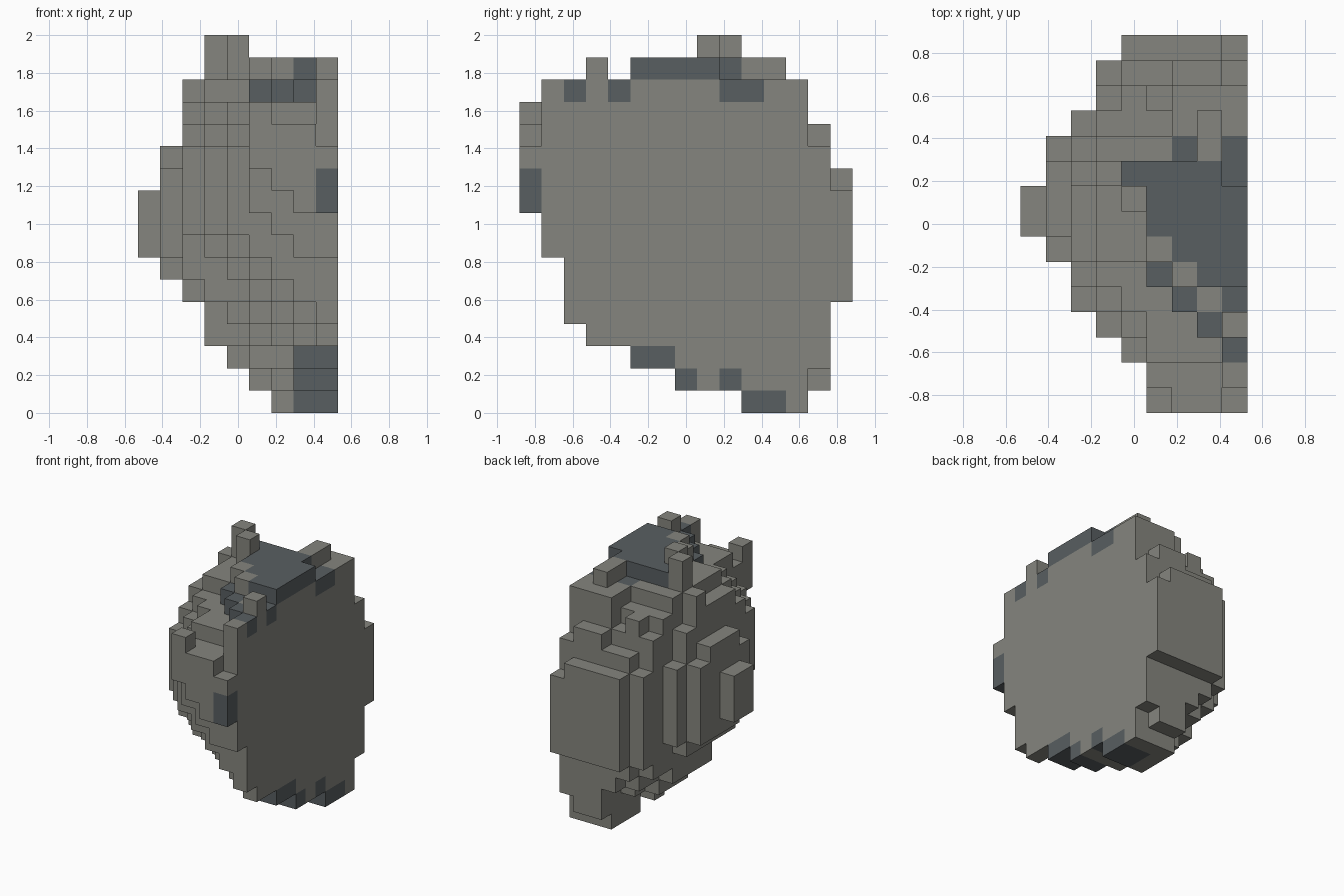
import bpy
import bmesh
from math import sqrt
from mathutils import Vector

if "Cube" in bpy.data.objects:
    bpy.data.objects.remove(bpy.data.objects["Cube"], do_unlink=True)

# Block grid: columns (x), rows (y), levels (z)
COLS, ROWS, LEVELS = 9, 15, 17
U = 2 / LEVELS
CUT = COLS - 1                      # the column behind the flat cut side

# Outline of the flat cut side, row by row
cut_low = [9, 7, 4, 3, 3, 2, 2, 1, 1, 1, 0, 0, 0, 2, 5]
cut_top = [12, 15, 15, 16, 15, 16, 16, 16, 16, 16, 15, 15, 15, 12, 10]
# Plan outline: first column of each row
first_col = [5, 5, 4, 3, 2, 2, 1, 0, 0, 1, 1, 2, 3, 3, 4]
# Lowest and highest level of each column slice
slice_low = [7, 6, 5, 3, 2, 1, 0, 0]
slice_top = [10, 12, 14, 15, 15, 15, 15, 15]
# Top caps of the outer rows behind the cut side
row_cap = {0: 13, 1: 13, 2: 14, 3: 14, 4: 14, 13: 13, 14: 11}
# Start of the flat dark plateau on top, its lower rim, and single raised blocks
plateau = {5: 6, 6: 6, 7: 5, 8: 5, 9: 4}
dark_steps = {(5, 5), (6, 4), (7, 3), (8, 2), (8, 4), (6, 10), (8, 9), (8, 10)}
bumps = {(3, 9): 17, (4, 8): 17, (2, 9): 15, (7, 10): 16, (7, 11): 16,
         (5, 6): 16, (7, 4): 15, (5, 0): 14, (5, 10): 15}


def span(i, j):
    """Lowest and highest level of the stack at column i, row j."""
    low, top = cut_low[j], cut_top[j]
    if i < CUT:
        rows = [r for r in range(ROWS) if first_col[r] <= i]
        offset = j - (rows[0] + rows[-1]) / 2
        low_radius = top_radius = len(rows) / 2 + 0.2
        if i > 5:
            low_radius = 14
            top_radius = 14 if j > 7 else 10
        low_bulge = sqrt(1 - (offset / low_radius) ** 2)
        top_bulge = sqrt(1 - (offset / top_radius) ** 2)
        centre = (low + top) / 2
        # The underside rises away from the cut side towards the front
        slope = min(1, max(0, (10.5 - j) / 7))
        lean = int((CUT - i - (j < 2)) * slope)
        if j == 13:
            low -= 1
        low = max(low + lean, round(centre - (centre - slice_low[i]) * low_bulge))
        top = round(centre + (slice_top[i] - centre) * top_bulge)
        top = min(top, row_cap.get(j, 15))
    if j in plateau and i >= plateau[j]:
        top = 16
    if (i, j) in dark_steps:
        top = 15
    return low, max(bumps.get((i, j), top), low + 1)


# Solid set of blocks
blocks = set()
for j in range(ROWS):
    for i in range(first_col[j], COLS):
        low, top = span(i, j)
        blocks.update((i, j, k) for k in range(low, top))


def is_dark(i, j, k):
    """Dark stone: the plateau, its stepped rim, the underside and one nick."""
    if k == 15:
        return j in plateau and i >= plateau[j] and (i, j) != (6, 5)
    if k == 14:
        return (i, j) in dark_steps
    if i >= 7 and k < 3:
        return (k == 2 and j in (5, 6)) or (k == 1 and j in (7, 9)) or (k == 0 and j in (10, 11))
    return i == CUT and j == 0 and k in (9, 10)


def material(name, colour):
    m = bpy.data.materials.new(name)
    m.use_nodes = True
    m.diffuse_color = colour
    bsdf = m.node_tree.nodes["Principled BSDF"]
    bsdf.inputs["Base Color"].default_value = colour
    bsdf.inputs["Roughness"].default_value = 0.9
    return m


# Outer skin of the blocks
bm = bmesh.new()
corners = {}


def corner(p):
    key = tuple(round(c) for c in p)
    if key not in corners:
        x, y, z = key
        corners[key] = bm.verts.new(((x - COLS / 2) * U, (y - ROWS / 2) * U, z * U))
    return corners[key]


for cell in sorted(blocks):
    middle = Vector(cell) + Vector((0.5, 0.5, 0.5))
    for axis in range(3):
        for sign in (-1, 1):
            n = Vector((0, 0, 0))
            n[axis] = sign
            if tuple(round(c) for c in Vector(cell) + n) in blocks:
                continue
            a = Vector((0, 0, 0))
            a[(axis + 1) % 3] = 1
            b = n.cross(a)
            quad = [corner(middle + (n + a * s + b * t) / 2)
                    for s, t in ((-1, -1), (1, -1), (1, 1), (-1, 1))]
            face = bm.faces.new(quad)
            face.material_index = int(is_dark(*cell))

mesh = bpy.data.meshes.new("half_boulder")
bm.to_mesh(mesh)
bm.free()
mesh.materials.append(material("grey_stone", (0.235, 0.235, 0.209, 1)))
mesh.materials.append(material("dark_slate", (0.098, 0.113, 0.12, 1)))
boulder = bpy.data.objects.new("half_boulder", mesh)
bpy.context.collection.objects.link(boulder)
